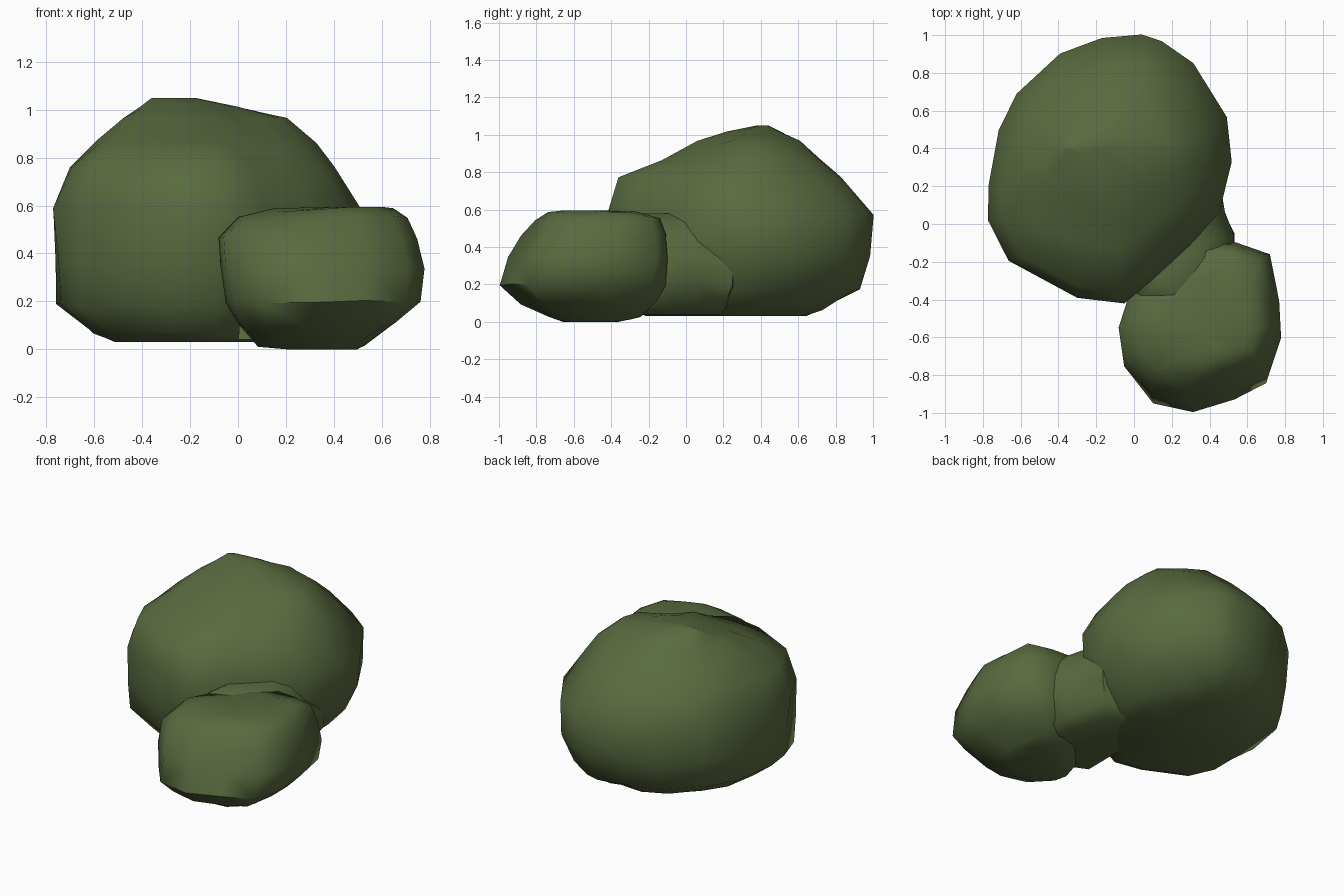
import bpy, bmesh, math, random

random.seed(4)
cube = bpy.data.objects.get("Cube")
if cube:
    bpy.data.objects.remove(cube, do_unlink=True)

# Leaf colour
leaf = bpy.data.materials.new("leaf_green")
leaf.use_nodes = True
leaf.diffuse_color = (0.1, 0.145, 0.05, 1)
leaf.node_tree.nodes["Principled BSDF"].inputs["Base Color"].default_value = leaf.diffuse_color


def clump(name, outline, levels, jitter):
    """Loft a plan outline through levels of (z, x0, x1, y0, y1)."""
    xs, ys = zip(*outline)
    bm = bmesh.new()
    rings = []
    for i, (z, x0, x1, y0, y1) in enumerate(levels):
        ring = []
        for x, y in outline:
            u = (x - min(xs)) / (max(xs) - min(xs))
            v = (y - min(ys)) / (max(ys) - min(ys))
            dz = random.uniform(-jitter, jitter) / 2 if 0 < i < len(levels) - 1 else 0
            swell = 1 + random.uniform(-jitter, jitter / 3)
            ring.append(bm.verts.new(((x0 + x1) / 2 + (u - 0.5) * (x1 - x0) * swell,
                                      (y0 + y1) / 2 + (v - 0.5) * (y1 - y0) * swell,
                                      z + dz)))
        rings.append(ring)
    n = len(outline)
    for low, high in zip(rings, rings[1:]):
        for k in range(n):
            j = (k + 1) % n
            bm.faces.new((low[k], low[j], high[j], high[k]))
    bm.faces.new(rings[0][::-1])
    bm.faces.new(rings[-1])
    bmesh.ops.triangulate(bm, faces=bm.faces[:])
    bmesh.ops.recalc_face_normals(bm, faces=bm.faces[:])
    mesh = bpy.data.meshes.new(name)
    bm.to_mesh(mesh)
    bm.free()
    obj = bpy.data.objects.new(name, mesh)
    bpy.context.collection.objects.link(obj)
    mesh.materials.append(leaf)
    bpy.ops.object.select_all(action="DESELECT")
    obj.select_set(True)
    bpy.context.view_layer.objects.active = obj
    bpy.ops.object.shade_smooth_by_angle(angle=math.radians(60))


# Large rear clump
clump("large_bush",
      [(-.05, -.43), (.12, -.29), (.3, -.12), (.45, .06), (.53, .33), (.5, .57),
       (.32, .86), (.15, .98), (.04, 1.0), (-.17, .98), (-.39, .9), (-.62, .69),
       (-.72, .5), (-.78, .2), (-.77, .02), (-.67, -.2), (-.3, -.39)],
      [(.03, -.52, .22, -.22, .64), (.07, -.61, .3, -.3, .74),
       (.18, -.76, .44, -.38, .93), (.36, -.77, .52, -.42, .98),
       (.58, -.78, .53, -.43, 1.0), (.77, -.70, .4, -.36, .84),
       (.87, -.59, .33, -.13, .72), (.96, -.48, .21, .06, .61),
       (1.01, -.41, .03, .22, .53), (1.05, -.36, -.18, .38, .44)], .02)

# Small front clump
clump("small_bush",
      [(-.03, -.43), (-.08, -.6), (-.06, -.77), (.08, -.92), (.3, -.97), (.53, -.9),
       (.71, -.82), (.78, -.62), (.77, -.42), (.72, -.17), (.54, -.11), (.4, -.1),
       (.22, -.18)],
      [(0, .2, .5, -.66, -.36), (.02, .08, .54, -.74, -.24),
       (.1, .0, .66, -.89, -.15), (.2, -.05, .77, -1.0, -.1),
       (.34, -.07, .78, -.95, -.09), (.46, -.08, .75, -.88, -.1),
       (.55, .0, .71, -.81, -.14), (.58, .15, .66, -.74, -.26),
       (.595, .4, .6, -.66, -.44)], .02)

# Low growth joining the two clumps
clump("joining_growth",
      [(.0, -.45), (.25, -.55), (.5, -.4), (.55, -.2), (.54, -.07), (.49, .05),
       (.46, .25), (.2, .3), (.0, .0)],
      [(.04, .0, .4, -.5, .2), (.08, .0, .46, -.5, .24), (.2, .0, .54, -.5, .3),
       (.34, .0, .54, -.5, .3), (.46, .0, .49, -.5, .26), (.54, .05, .42, -.45, .2),
       (.58, .12, .32, -.35, .1)], .02)
